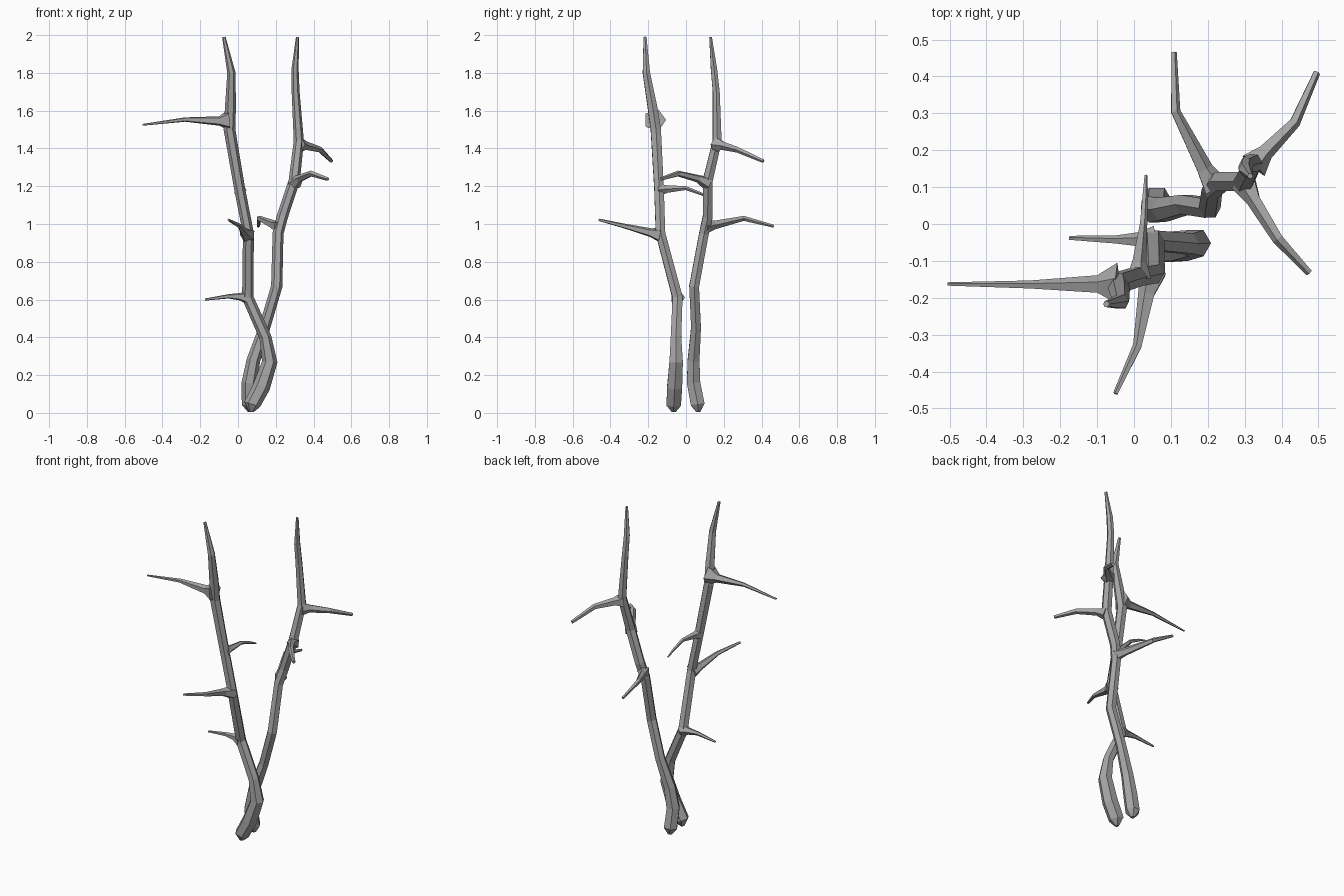
import bpy, bmesh, math
from mathutils import Vector

bark = bpy.data.materials.new("grey_bark")
bark.diffuse_color = (0.38, 0.38, 0.38, 1)


def limb(name, points, sides=6, twist=0.0):
    """Faceted tapering tube through (x, y, z, radius) points."""
    bm = bmesh.new()
    pos = [Vector(p[:3]) for p in points]
    last = len(pos) - 1
    # Carry one reference direction along the path so the facets do not twist
    ref = Vector((1, 0, 0)) if abs((pos[-1] - pos[0]).normalized().z) > 0.7 else Vector((0, 0, 1))
    rings = []
    for i, p in enumerate(pos):
        t = Vector((0, 0, 0))
        if i > 0:
            t += (p - pos[i - 1]).normalized()
        if i < last:
            t += (pos[i + 1] - p).normalized()
        t.normalize()
        u = (ref - t * ref.dot(t)).normalized()
        v = t.cross(u)
        ref = u
        ring = []
        for k in range(sides):
            a = twist + 2 * math.pi * k / sides
            ring.append(bm.verts.new(p + points[i][3] * (u * math.cos(a) + v * math.sin(a))))
        rings.append(ring)
    for a, b in zip(rings, rings[1:]):
        for k in range(sides):
            n = (k + 1) % sides
            bm.faces.new((a[k], a[n], b[n], b[k]))
    bm.faces.new(rings[0][::-1])
    bm.faces.new(rings[-1])
    bmesh.ops.recalc_face_normals(bm, faces=bm.faces)
    mesh = bpy.data.meshes.new(name)
    bm.to_mesh(mesh)
    bm.free()
    mesh.materials.append(bark)
    obj = bpy.data.objects.new(name, mesh)
    bpy.context.collection.objects.link(obj)


# Main stems, crossing near the foot
limb("front_stem", [
    (0.07, -0.065, 0.005, 0.012), (0.075, -0.065, 0.045, 0.044), (0.125, -0.06, 0.14, 0.046),
    (0.168, -0.052, 0.27, 0.041), (0.145, -0.053, 0.40, 0.032), (0.052, -0.045, 0.61, 0.031),
    (0.055, -0.135, 0.95, 0.029), (0.008, -0.143, 1.19, 0.029), (-0.045, -0.16, 1.50, 0.031),
    (-0.04, -0.178, 1.62, 0.029), (-0.035, -0.21, 1.80, 0.022), (-0.075, -0.217, 1.99, 0.009)])
limb("back_stem", [
    (0.065, 0.065, 0.005, 0.012), (0.062, 0.062, 0.045, 0.042), (0.06, 0.04, 0.16, 0.041),
    (0.082, 0.04, 0.28, 0.036), (0.14, 0.053, 0.45, 0.030), (0.205, 0.043, 0.67, 0.030),
    (0.212, 0.095, 0.95, 0.029), (0.235, 0.115, 1.04, 0.030), (0.298, 0.115, 1.23, 0.030),
    (0.322, 0.165, 1.44, 0.027), (0.305, 0.16, 1.70, 0.021), (0.302, 0.148, 1.82, 0.019),
    (0.315, 0.13, 1.99, 0.008)])

# Side branches: flared root, slim elbow, blunt tip
branches = {
    "front_low_branch": [(0.052, -0.045, 0.61, 0.040), (0.012, -0.043, 0.615, 0.021),
                         (-0.05, -0.043, 0.617, 0.012), (-0.175, -0.038, 0.60, 0.006)],
    "front_forward_branch": [(0.052, -0.13, 0.94, 0.042), (0.035, -0.19, 0.955, 0.024),
                             (0.01, -0.33, 0.99, 0.013), (-0.05, -0.46, 1.022, 0.007)],
    "front_inner_branch": [(0.01, -0.145, 1.18, 0.036), (0.013, -0.10, 1.185, 0.021),
                           (0.025, 0.0, 1.19, 0.011), (0.03, 0.08, 1.16, 0.008),
                           (0.032, 0.132, 1.135, 0.004)],
    "front_left_branch": [(-0.045, -0.165, 1.55, 0.060), (-0.10, -0.165, 1.545, 0.026),
                          (-0.28, -0.165, 1.553, 0.012), (-0.505, -0.163, 1.525, 0.005)],
    "back_rear_branch": [(0.22, 0.10, 0.985, 0.038), (0.19, 0.15, 0.995, 0.024),
                         (0.112, 0.305, 1.03, 0.014), (0.108, 0.465, 0.988, 0.008)],
    "back_forward_branch": [(0.298, 0.115, 1.215, 0.038), (0.325, 0.065, 1.24, 0.021),
                            (0.39, -0.04, 1.267, 0.016), (0.475, -0.132, 1.238, 0.010)],
    "back_right_branch": [(0.322, 0.16, 1.42, 0.044), (0.355, 0.195, 1.415, 0.024),
                          (0.435, 0.275, 1.393, 0.016), (0.495, 0.41, 1.333, 0.010)],
}
for name, pts in branches.items():
    limb(name, pts, sides=5, twist=0.3)
